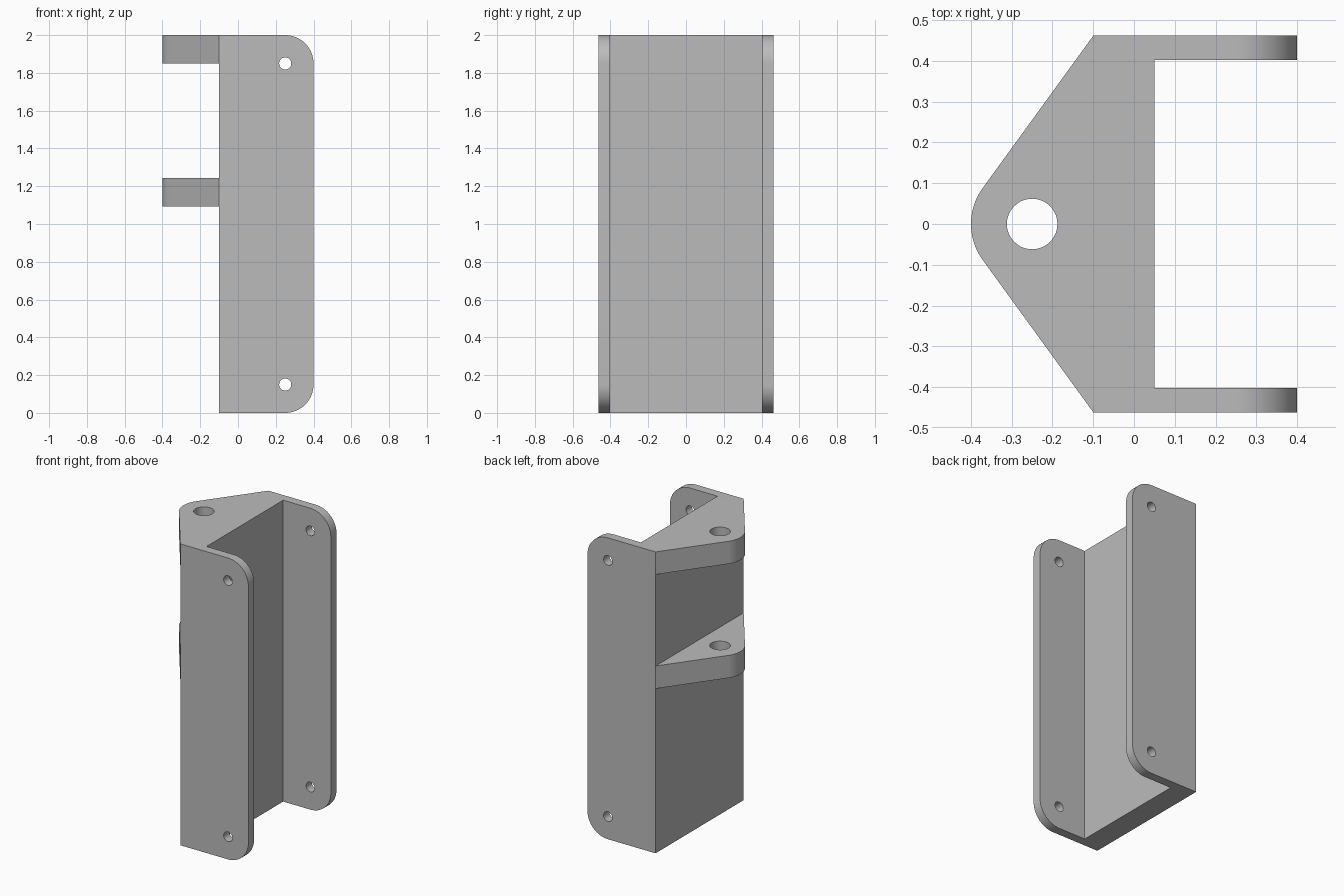
import bpy, bmesh
from math import sin, cos, pi, acos, atan2, hypot
from mathutils import Vector

cube = bpy.data.objects.get("Cube")
if cube:
    bpy.data.objects.remove(cube, do_unlink=True)

grey = bpy.data.materials.new("plain grey")
grey.use_nodes = True
GREY = (0.5, 0.5, 0.5, 1)
grey.diffuse_color = GREY
grey.node_tree.nodes["Principled BSDF"].inputs["Base Color"].default_value = GREY

HEIGHT, HALF_W, INNER = 2.0, 0.462, 0.402
BACK, WEB, EDGE = -0.1, 0.05, 0.4
ROUND, TAB = 0.15, 0.15


def arc(cx, cy, r, a0, a1, n):
    return [(cx + r * cos(a0 + (a1 - a0) * i / n),
             cy + r * sin(a0 + (a1 - a0) * i / n)) for i in range(n + 1)]


def prism(name, outline, lo, hi, axis="z"):
    """Extrude an outline along z, or an (x, z) outline along y."""
    bm = bmesh.new()
    place = (lambda a, b: (a, b, lo)) if axis == "z" else (lambda a, b: (a, lo, b))
    face = bm.faces.new([bm.verts.new(place(a, b)) for a, b in outline])
    grown = bmesh.ops.extrude_face_region(bm, geom=[face])["geom"]
    step = Vector((0, 0, hi - lo)) if axis == "z" else Vector((0, hi - lo, 0))
    bmesh.ops.translate(bm, vec=step,
                        verts=[v for v in grown if isinstance(v, bmesh.types.BMVert)])
    bmesh.ops.recalc_face_normals(bm, faces=bm.faces)
    mesh = bpy.data.meshes.new(name)
    bm.to_mesh(mesh)
    bm.free()
    mesh.materials.append(grey)
    obj = bpy.data.objects.new(name, mesh)
    bpy.context.collection.objects.link(obj)
    return obj


def combine(target, other, operation):
    mod = target.modifiers.new(operation, "BOOLEAN")
    mod.operation, mod.solver, mod.object = operation, "EXACT", other
    bpy.context.view_layer.objects.active = target
    bpy.ops.object.modifier_apply(modifier=mod.name)
    bpy.data.objects.remove(other, do_unlink=True)


# Channel: rounded side outline, hollowed to leave a web and two flanges
side = [(BACK, 0)] + arc(EDGE - ROUND, ROUND, ROUND, -pi / 2, 0, 16)
side += arc(EDGE - ROUND, HEIGHT - ROUND, ROUND, 0, pi / 2, 16) + [(BACK, HEIGHT)]
bracket = prism("hinge_bracket", side, -HALF_W, HALF_W, "y")
hollow = [(WEB, -INNER), (1, -INNER), (1, INNER), (WEB, INNER)]
combine(bracket, prism("channel_cutter", hollow, -1, 3), "DIFFERENCE")

# Two tapered tabs, their straight sides tangent to the rounded nose
nose = BACK - TAB
dx, dy = BACK - nose, HALF_W
tangent = atan2(dy, dx) + acos(ROUND / hypot(dx, dy))
tab = [(BACK + 0.05, -INNER), (BACK + 0.05, INNER), (BACK, HALF_W)]
tab += arc(nose, 0, ROUND, tangent, 2 * pi - tangent, 20) + [(BACK, -HALF_W)]
for top in (HEIGHT, 1.243):
    combine(bracket, prism("tab", tab, top - TAB, top), "UNION")

# Pivot hole through both tabs, screw holes through both flanges
pivot = arc(nose, 0, 0.062, 0, 2 * pi, 40)[:-1]
combine(bracket, prism("pivot_cutter", pivot, 0.5, 2.5), "DIFFERENCE")
for z in (ROUND, HEIGHT - ROUND):
    screw = arc(EDGE - ROUND, z, 0.032, 0, 2 * pi, 32)[:-1]
    combine(bracket, prism("screw_cutter", screw, -1, 1, "y"), "DIFFERENCE")

bpy.ops.object.select_all(action="DESELECT")
bracket.select_set(True)
bpy.context.view_layer.objects.active = bracket
bpy.ops.object.shade_smooth_by_angle(angle=pi / 6)
